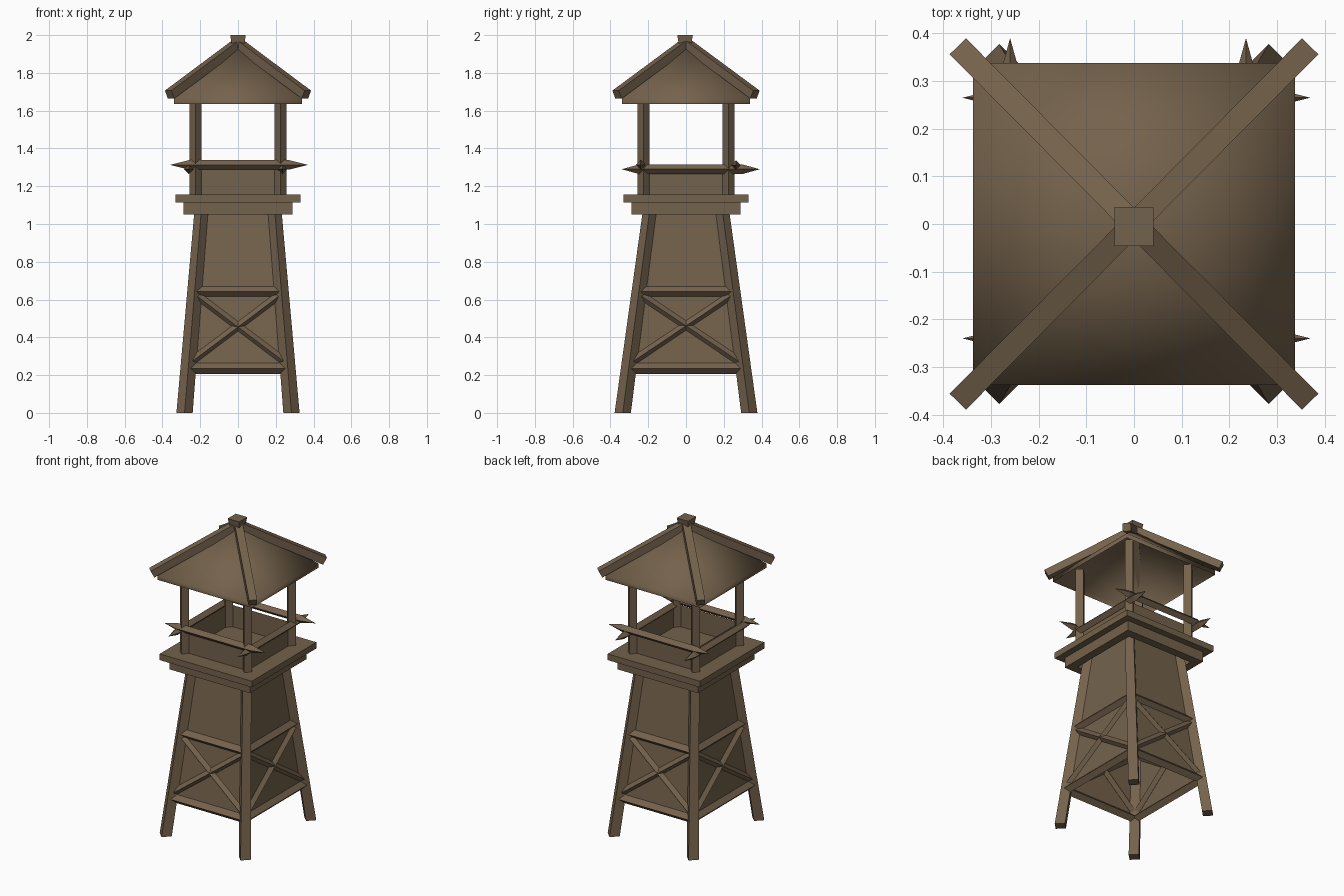
import bpy, bmesh, math
from mathutils import Vector as V

if "Cube" in bpy.data.objects:
    bpy.data.objects.remove(bpy.data.objects["Cube"])

wood = bpy.data.materials.new("weathered brown wood")
wood.diffuse_color = (0.175, 0.122, 0.072, 1)
wood.use_nodes = True
wood.node_tree.nodes["Principled BSDF"].inputs["Base Color"].default_value = wood.diffuse_color


def finish(name, bm):
    bmesh.ops.recalc_face_normals(bm, faces=bm.faces)
    me = bpy.data.meshes.new(name)
    bm.to_mesh(me)
    bm.free()
    me.materials.append(wood)
    ob = bpy.data.objects.new(name, me)
    bpy.context.collection.objects.link(ob)
    return ob


def hull(name, points):
    """Convex solid around the points."""
    bm = bmesh.new()
    for p in points:
        bm.verts.new(p)
    bmesh.ops.convex_hull(bm, input=bm.verts)
    bmesh.ops.dissolve_limit(bm, angle_limit=0.02, verts=bm.verts, edges=bm.edges)
    return finish(name, bm)


def box(name, lo, hi):
    return hull(name, [(x, y, z) for x in (lo[0], hi[0]) for y in (lo[1], hi[1]) for z in (lo[2], hi[2])])


def beam(name, a, b, r, tip=0.0, flat=False):
    """Square beam from a to b, on edge or flat, with optional sharpened ends."""
    a, b = V(a), V(b)
    d = (b - a).normalized()
    s = d.cross(V((0, 0, 1))).normalized()
    u = s.cross(d)
    sec = [s + u, s - u, -s - u, u - s] if flat else [s, u, -s, -u]
    pts = [e + c * r for e in (a + d * tip, b - d * tip) for c in sec]
    if tip:
        pts += [a, b]
    return hull(name, pts)


def tube(name, rings, apex=None):
    """Open rectangular shell through (half x, half y, z) rings."""
    bm = bmesh.new()
    loops = [[bm.verts.new((sx * x, sy * y, z)) for sx, sy in ((-1, -1), (1, -1), (1, 1), (-1, 1))]
             for x, y, z in rings]
    for lo, hi in zip(loops, loops[1:]):
        for i in range(4):
            j = (i + 1) % 4
            bm.faces.new((lo[i], lo[j], hi[j], hi[i]))
    if apex:
        t = bm.verts.new(apex)
        for i in range(4):
            bm.faces.new((loops[-1][i], loops[-1][(i + 1) % 4], t))
    return finish(name, bm)


def half(z):
    """Half width and half depth of the tapering tower at height z."""
    t = z / 1.05
    return 0.283 - 0.087 * t, 0.335 - 0.14 * t


corners = [(sx, sy) for sx in (-1, 1) for sy in (-1, 1)]

# Splayed legs with diamond section
for sx, sy in corners:
    pts = []
    for z, r in ((0, 0.043), (1.11, 0.036)):
        x, y = half(z)
        pts += [(sx * x + dx * r, sy * y + dy * r, z) for dx, dy in ((1, 0), (0, 1), (-1, 0), (0, -1))]
    hull("leg", pts)

# Tapered tower walls, open below
tube("tower_wall", [(*half(0.22), 0.22), (*half(1.11), 1.11)])

# Cross beams and diagonal braces on all four sides
for s in (-1, 1):
    def on_x(t, z):
        x, y = half(z)
        return (t * x, s * y, z)

    def on_y(t, z):
        x, y = half(z)
        return (s * x, t * y, z)
    for f in (on_x, on_y):
        for z in (0.235, 0.642):
            beam("cross_beam", f(-1, z), f(1, z), 0.028)
        beam("brace", f(-1, 0.26), f(1, 0.63), 0.022)
        beam("brace", f(1, 0.26), f(-1, 0.63), 0.022)

# Platform: frame of beams below a wide deck
for s in (-1, 1):
    y0, y1 = sorted((s * 0.235, s * 0.288))
    box("platform_beam_x", (-0.288, y0, 1.05), (0.288, y1, 1.115))
    box("platform_beam_y", (y0, -0.235, 1.05), (y1, 0.235, 1.115))
box("deck", (-0.33, -0.33, 1.115), (0.33, 0.33, 1.155))

# Cabin parapet and corner posts
tube("parapet", [(0.225, 0.225, 1.155), (0.225, 0.225, 1.295)])
for sx, sy in corners:
    hull("post", [(sx * 0.225 + dx * 0.033, sy * 0.225 + dy * 0.033, z) for z in (1.15, 1.70)
                  for dx, dy in ((1, 0), (0, 1), (-1, 0), (0, -1))])

# Sharpened handrails
for y in (-0.24, 0.265):
    beam("rail_x", (-0.36, y, 1.313), (0.37, y, 1.313), 0.025, 0.1)
for x in (-0.26, 0.235):
    beam("rail_y", (x, -0.34, 1.29), (x, 0.39, 1.29), 0.025, 0.09)

# Hollow smooth pyramid roof
roof = tube("roof", [(0.338, 0.338, 1.635), (0.338, 0.338, 1.665)], (0, 0, 1.955))
for p in roof.data.polygons:
    p.use_smooth = True

# Hip beams and cap
for sx, sy in corners:
    beam("hip_beam", (0, 0, 1.955), (sx * 0.362, sy * 0.365, 1.685), 0.024, flat=True)
hull("roof_cap", [(dx * r, dy * r - 0.005, z) for r, z in ((0.03, 1.93), (0.041, 2.0)) for dx, dy in corners])
